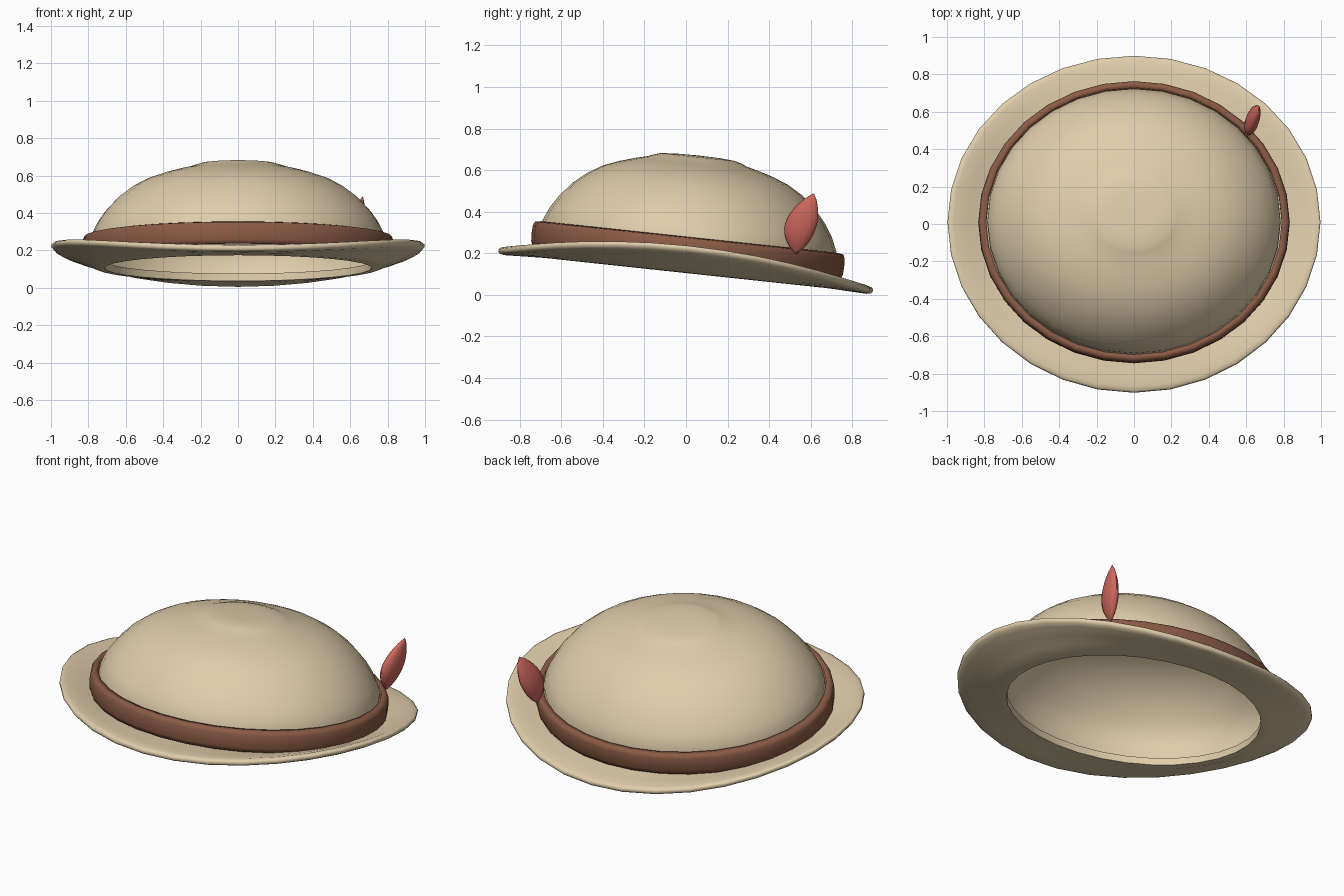
import bpy, bmesh, math
from mathutils import Vector, Matrix

if "Cube" in bpy.data.objects:
    bpy.data.objects.remove(bpy.data.objects["Cube"])

SEG = 32
DEPTH = 0.908          # depth of the oval relative to its width
PIVOT = Vector((0, 0, 0.13))
# the whole hat leans back about its opening
TILT = Matrix.Translation(PIVOT) @ Matrix.Rotation(math.radians(-6.1), 4, 'X') @ Matrix.Translation(-PIVOT)


def material(name, rgb):
    m = bpy.data.materials.new(name)
    m.diffuse_color = (*rgb, 1)
    m.use_nodes = True
    m.node_tree.nodes["Principled BSDF"].inputs["Base Color"].default_value = m.diffuse_color
    return m


FELT = material("beige_felt", (0.74, 0.615, 0.405))
LEATHER = material("brown_band", (0.26, 0.105, 0.06))
RED = material("red_feather", (0.62, 0.14, 0.11))


def finish(name, bm, mat, angle):
    bmesh.ops.recalc_face_normals(bm, faces=bm.faces)
    me = bpy.data.meshes.new(name)
    bm.to_mesh(me)
    bm.free()
    ob = bpy.data.objects.new(name, me)
    bpy.context.collection.objects.link(ob)
    me.materials.append(mat)
    bpy.ops.object.select_all(action='DESELECT')
    ob.select_set(True)
    bpy.context.view_layer.objects.active = ob
    bpy.ops.object.shade_smooth_by_angle(angle=math.radians(angle))
    return ob


def oval_lathe(name, profile, mat, closed=False, lift=lambda r, a: 0.0, angle=60):
    """Sweep an (r, z) profile round the oval and tilt it."""
    bm = bmesh.new()
    rings = []
    for r, z in profile:
        if r == 0:
            rings.append([bm.verts.new(TILT @ Vector((0, 0, z)))] * SEG)
            continue
        ring = []
        for i in range(SEG):
            a = 2 * math.pi * i / SEG
            p = Vector((r * math.cos(a), DEPTH * r * math.sin(a), z + lift(r, a)))
            ring.append(bm.verts.new(TILT @ p))
        rings.append(ring)
    pairs = list(zip(rings, rings[1:]))
    if closed:
        pairs.append((rings[-1], rings[0]))
    for lo, hi in pairs:
        for i in range(SEG):
            j = (i + 1) % SEG
            bm.faces.new(list(dict.fromkeys((lo[i], lo[j], hi[j], hi[i]))))
    return finish(name, bm, mat, angle)


# crown: open dome with a small raised cap on top
oval_lathe("crown", [(0.755, 0.125), (0.785, 0.2), (0.783, 0.285), (0.752, 0.35), (0.71, 0.41),
                     (0.645, 0.48), (0.57, 0.537), (0.49, 0.58), (0.41, 0.608), (0.33, 0.63),
                     (0.265, 0.645), (0.235, 0.656), (0.2, 0.666), (0.12, 0.672), (0, 0.674)], FELT)


# brim: rounded edge, curling up at both sides
def curl(r, a):
    t = max(0.0, (r - 0.76) / 0.24)
    return 0.11 * math.cos(a) ** 2 * t ** 0.95


H = 0.02
brim = [(0.715, 0.125 - H), (0.765, 0.125 - H), (0.82, 0.123 - H), (0.9, 0.12 - H), (0.965, 0.118 - H)]
brim += [(0.988, 0.117 - 0.75 * H), (0.997, 0.117 - 0.35 * H), (0.997, 0.117 + 0.35 * H), (0.988, 0.117 + 0.75 * H)]
brim += [(r, z + 2 * H) for r, z in reversed(brim[:5])]
oval_lathe("brim", brim, FELT, closed=True, lift=curl, angle=80)

# hat band, softly rounded outside
oval_lathe("band", [(0.79, 0.16), (0.822, 0.157), (0.831, 0.18), (0.833, 0.22), (0.831, 0.255),
                    (0.822, 0.274), (0.79, 0.279)], LEATHER, closed=True, angle=100)

# feather: flattened leaf shape tucked behind the band
base, mid, tip = Vector((0.607, 0.53, 0.197)), Vector((0.632, 0.552, 0.335)), Vector((0.668, 0.614, 0.488))
wide = Vector((0.2, 0.97, -0.12)).normalized()
thin = wide.cross(tip - base).normalized()
bm = bmesh.new()
rings = []
N = 12
for k in range(13):
    t = 0.005 + 0.99 * k / 12
    c = base * (1 - t) ** 2 + (2 * mid - (base + tip) / 2) * 2 * t * (1 - t) + tip * t * t
    w = math.sin(math.pi * t) ** 0.75
    rings.append([bm.verts.new(c + wide * 0.077 * w * math.cos(2 * math.pi * i / N)
                               + thin * 0.035 * w * math.sin(2 * math.pi * i / N)) for i in range(N)])
for lo, hi in zip(rings, rings[1:]):
    for i in range(N):
        j = (i + 1) % N
        bm.faces.new((lo[i], lo[j], hi[j], hi[i]))
bm.faces.new(rings[0])
bm.faces.new(rings[-1])
finish("feather", bm, RED, 60)
